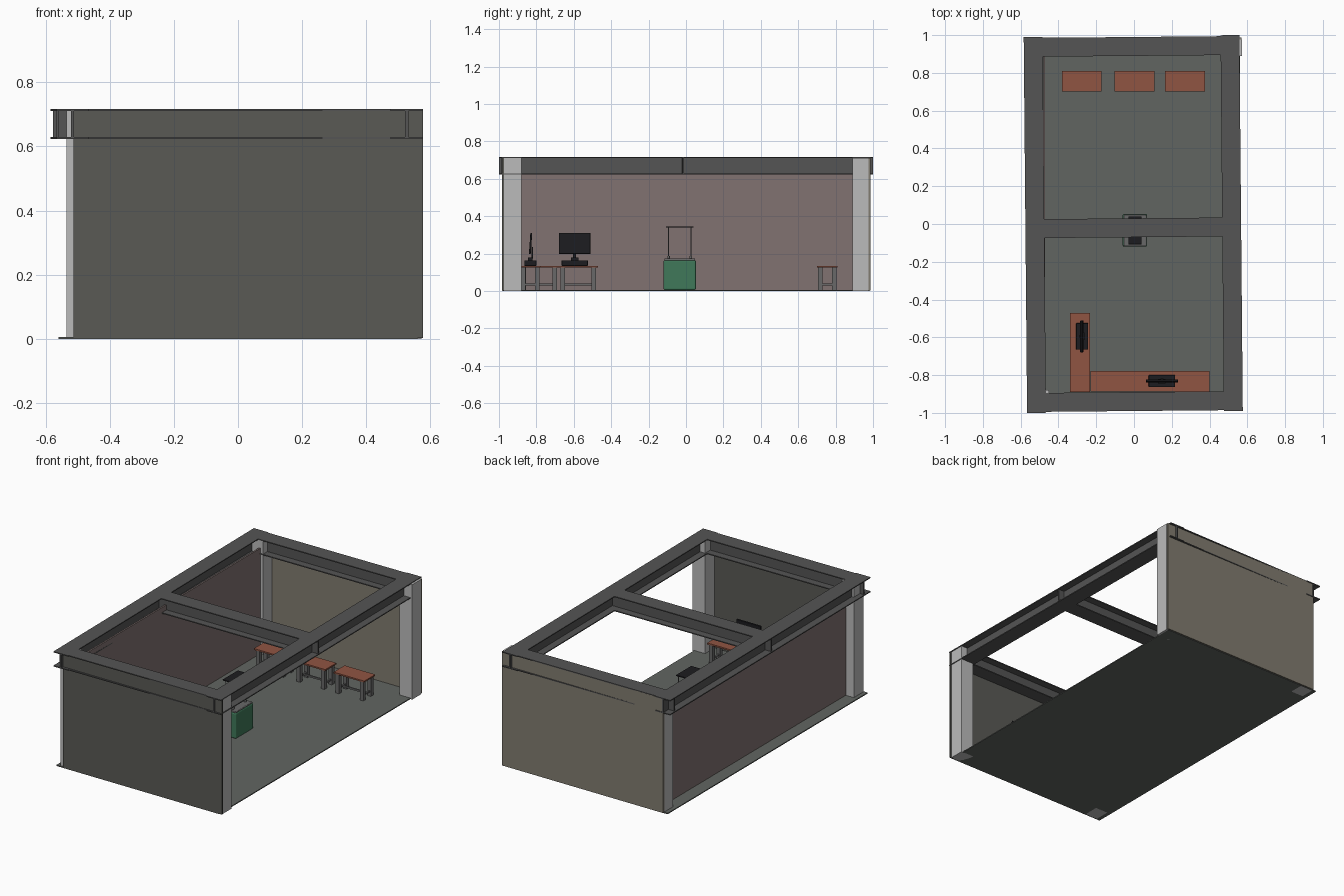
import bpy, bmesh, math
from mathutils import Matrix

if "Cube" in bpy.data.objects:
    bpy.data.objects.remove(bpy.data.objects["Cube"])


def mat(name, r, g, b):
    m = bpy.data.materials.new(name)
    m.diffuse_color = (r, g, b, 1)
    m.use_nodes = True
    m.node_tree.nodes["Principled BSDF"].inputs["Base Color"].default_value = m.diffuse_color
    return m


STEEL = mat("dark_steel", 0.09, 0.09, 0.09)
POST = mat("light_grey", 0.5, 0.5, 0.5)
FLOOR = mat("floor_grey", 0.12, 0.13, 0.12)
FRONT = mat("front_wall_grey", 0.10, 0.10, 0.09)
BACK = mat("back_wall_beige", 0.22, 0.20, 0.16)
SIDE = mat("side_wall_mauve", 0.22, 0.17, 0.165)
WOOD = mat("red_wood", 0.28, 0.09, 0.055)
LEG = mat("leg_grey", 0.14, 0.14, 0.14)
BLACK = mat("black", 0.012, 0.012, 0.014)
GREEN = mat("green", 0.05, 0.19, 0.10)


def finish(name, bm, material):
    me = bpy.data.meshes.new(name)
    bm.to_mesh(me)
    bm.free()
    me.materials.append(material)
    ob = bpy.data.objects.new(name, me)
    bpy.context.collection.objects.link(ob)
    return ob


def boxes(name, ranges, material, bevel=0):
    """One object from several (x0, x1, y0, y1, z0, z1) boxes."""
    bm = bmesh.new()
    for x0, x1, y0, y1, z0, z1 in ranges:
        m = (Matrix.Translation(((x0 + x1) / 2, (y0 + y1) / 2, (z0 + z1) / 2))
             @ Matrix.Diagonal((x1 - x0, y1 - y0, z1 - z0, 1)))
        bmesh.ops.create_cube(bm, size=1, matrix=m)
    ob = finish(name, bm, material)
    if bevel:
        mod = ob.modifiers.new("bevel", 'BEVEL')
        mod.width = bevel
        mod.segments = 3
    return ob


# Floor and three walls (the right side is open)
boxes("floor", [(-0.56, 0.56, -0.98, 0.98, 0, 0.006)], FLOOR)
boxes("front_wall", [(-0.512, 0.577, -0.983, -0.973, 0.003, 0.712)], FRONT)
boxes("back_wall", [(-0.535, 0.57, 0.977, 0.987, 0.003, 0.712)], BACK)
boxes("left_wall", [(-0.48, -0.47, -0.90, 0.90, 0.004, 0.66)], SIDE)

# Corner columns
for x0, x1 in ((-0.535, -0.45), (0.485, 0.572)):
    for y0, y1 in ((-0.973, -0.88), (0.89, 0.977)):
        boxes("corner_column", [(x0, x1, y0, y1, 0, 0.712)], POST)


# Roof I-beams, the whole frame turned very slightly
def beam(name, x, y, length, turned):
    a, h = 0.05, length / 2
    parts = [(-a, a, -h, h, 0.710, 0.716), (-a, a, -h, h, 0.623, 0.629),
             (-0.005, 0.005, -h, h, 0.629, 0.710)]
    ob = boxes(name, parts, STEEL)
    ob.matrix_world = (Matrix.Rotation(0.009, 4, 'Z') @ Matrix.Translation((x, y, 0))
                       @ Matrix.Rotation(math.pi / 2 if turned else 0, 4, 'Z'))


beam("left_beam", -0.525, 0, 1.99, False)
beam("right_beam", 0.517, 0, 1.99, False)
for name, y in (("front_beam", -0.94), ("middle_beam", -0.02), ("back_beam", 0.94)):
    beam(name, -0.003, y, 1.13, True)


# Tables: plank top, four legs and low stretchers
def table(x, y, turned=False):
    w, d = 0.105, 0.054
    legs = [(sx * 0.083 - 0.012, sx * 0.083 + 0.012, sy * 0.037 - 0.012,
             sy * 0.037 + 0.012, 0.006, 0.125) for sx in (-1, 1) for sy in (-1, 1)]
    rails = [(sx * 0.083 - 0.005, sx * 0.083 + 0.005, -0.035, 0.035, 0.03, 0.04)
             for sx in (-1, 1)] + [(-0.083, 0.083, -0.005, 0.005, 0.03, 0.04)]
    m = Matrix.Translation((x, y, 0)) @ Matrix.Rotation(math.pi / 2 if turned else 0, 4, 'Z')
    boxes("table_top", [(-w, w, -d, d, 0.125, 0.134)], WOOD).matrix_world = m
    boxes("table_legs", legs + rails, LEG).matrix_world = m


for x in (-0.277, 0.003, 0.27):
    table(x, 0.755)
for x in (-0.125, 0.085, 0.295):
    table(x, -0.833)
for y in (-0.785, -0.575):
    table(-0.286, y, True)


# Computers: flat case, short neck, tilted screen
def computer(x, y, angle):
    m = Matrix.Translation((x, y, 0.134)) @ Matrix.Rotation(angle, 4, 'Z')
    boxes("computer_case", [(-0.07, 0.07, -0.032, 0.032, 0, 0.03)], BLACK, 0.003).matrix_world = m
    boxes("screen_neck", [(-0.02, 0.02, -0.012, 0.012, 0.03, 0.045),
                          (-0.008, 0.008, -0.014, -0.006, 0.04, 0.10)], BLACK).matrix_world = m
    tilt = Matrix.Translation((0, 0, 0.12)) @ Matrix.Rotation(0.07, 4, 'X')
    boxes("screen", [(-0.084, 0.084, -0.006, 0.004, -0.056, 0.056)],
          BLACK, 0.002).matrix_world = m @ tilt


computer(-0.275, -0.595, -math.pi / 2)
computer(0.148, -0.832, math.pi)

# Central machine: green cabinet, dark rim, four rods and a top plate
boxes("machine_cabinet", [(-0.06, 0.07, -0.12, 0.053, 0.006, 0.165)], GREEN, 0.008)
boxes("machine_rim", [(-0.056, 0.066, -0.116, 0.049, 0.162, 0.173)], LEG, 0.004)
rods = bmesh.new()
for x in (-0.022, 0.032):
    for y in (-0.093, 0.026):
        for radius, top in ((0.007, 0.188), (0.0025, 0.342)):
            bmesh.ops.create_cone(rods, cap_ends=True, segments=12, radius1=radius,
                                  radius2=radius, depth=top - 0.17,
                                  matrix=Matrix.Translation((x, y, (top + 0.17) / 2)))
finish("machine_rods", rods, LEG)
boxes("machine_top_plate", [(-0.03, 0.04, -0.108, 0.041, 0.338, 0.345)], BLACK, 0.002)
